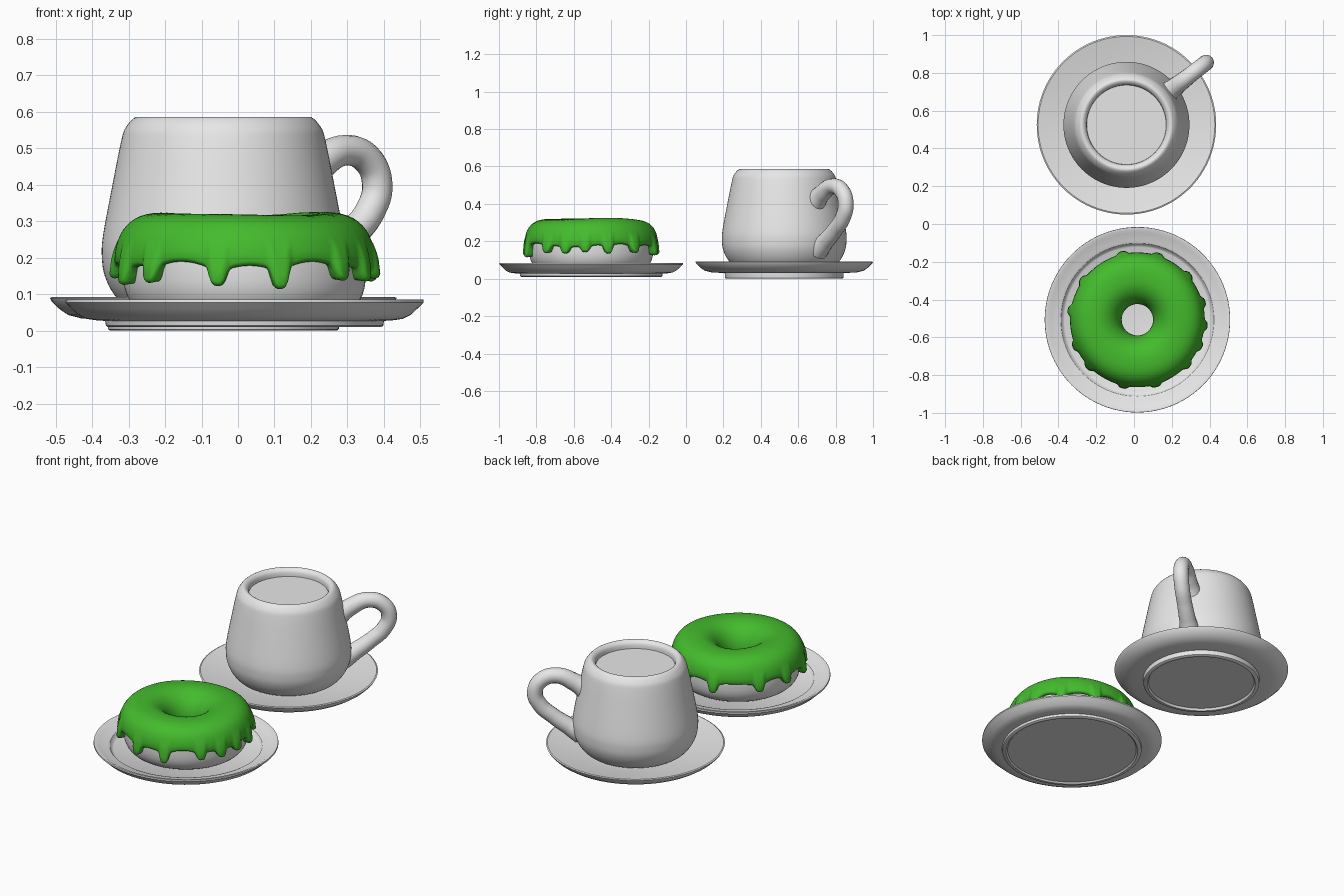
import bpy, bmesh
from math import sin, cos, pi, radians, asin, exp, copysign, atan2
from mathutils import Vector

cube = bpy.data.objects.get("Cube")
if cube:
    bpy.data.objects.remove(cube)


def material(name, colour):
    m = bpy.data.materials.new(name)
    m.use_nodes = True
    m.diffuse_color = (*colour, 1)
    m.node_tree.nodes["Principled BSDF"].inputs["Base Color"].default_value = (*colour, 1)
    return m


PALE = material("pale_grey", (0.8, 0.8, 0.8))
GREEN = material("green_icing", (0.058, 0.5, 0.026))


def finish(obj, mat, angle=35):
    obj.data.materials.append(mat)
    bpy.ops.object.select_all(action="DESELECT")
    obj.select_set(True)
    bpy.context.view_layer.objects.active = obj
    bpy.ops.object.shade_smooth_by_angle(angle=radians(angle))


def revolve(name, profile_at, centre, mat, segs=96, closed=False, angle=35):
    """Sweep a (radius, height) profile, which may vary with angle, around z."""
    bm = bmesh.new()
    rings = []
    for i in range(segs):
        a = 2 * pi * i / segs
        rings.append([bm.verts.new((r * cos(a), r * sin(a), z)) for r, z in profile_at(a)])
    n = len(rings[0])
    for i in range(segs):
        p, q = rings[i], rings[(i + 1) % segs]
        for j in range(n if closed else n - 1):
            k = (j + 1) % n
            bm.faces.new((p[j], q[j], q[k], p[k]))
    bmesh.ops.remove_doubles(bm, verts=bm.verts, dist=1e-5)
    bmesh.ops.recalc_face_normals(bm, faces=bm.faces)
    mesh = bpy.data.meshes.new(name)
    bm.to_mesh(mesh)
    bm.free()
    obj = bpy.data.objects.new(name, mesh)
    obj.location = (*centre, 0)
    bpy.context.collection.objects.link(obj)
    finish(obj, mat, angle)
    return obj


def rounded(points, steps=4):
    """Smooth curve through the profile points."""
    pts = [Vector(p) for p in points]
    pts = [pts[0]] + pts + [pts[-1]]
    out = []
    for a, b, c, d in zip(pts, pts[1:], pts[2:], pts[3:]):
        for s in range(steps):
            t = s / steps
            out.append(0.5 * (2 * b + (c - a) * t + (2 * a - 5 * b + 4 * c - d) * t ** 2
                              + (3 * b - a - 3 * c + d) * t ** 3))
    return out + [pts[-1]]


def spow(v, p):
    return copysign(abs(v) ** p, v)


CUP = (-0.04, 0.525)
DISH = (0.018, -0.507)

# Saucer under the cup
saucer = [(0, .05), (.22, .05), (.3, .06), (.44, .087), (.468, .093), (.475, .09), (.47, .08),
          (.45, .06), (.425, .043), (.39, .034), (.318, .03), (.316, .004), (.31, 0),
          (.295, 0), (.288, .012), (0, .012)]
revolve("saucer", lambda a: saucer, CUP, PALE)

# Dessert plate with raised rim
plate = [(0, .04), (.385, .04), (.395, .046), (.405, .062), (.42, .068), (.46, .074), (.478, .085),
         (.49, .085), (.491, .077), (.475, .062), (.455, .043), (.435, .033), (.41, .029),
         (.382, .027), (.38, .014), (.374, .01), (.36, .01), (.352, .018), (0, .018)]
revolve("dessert_plate", lambda a: plate, DISH, PALE)

# Cup body with rolled lip, and the drink inside it
cup = rounded([(0, .05), (.2, .05), (.26, .062), (.3, .1), (.325, .15), (.333, .2), (.33, .26),
               (.304, .4), (.28, .52), (.267, .558), (.241, .585), (.22, .577),
               (.211, .555), (.21, .5)])
revolve("cup_body", lambda a: cup, CUP, PALE, angle=60)
revolve("drink_surface", lambda a: [(0, .543), (.213, .543)], CUP, PALE)

# Cup handle: a tube flared where it meets the body
curve = bpy.data.curves.new("cup_handle", "CURVE")
curve.dimensions = "3D"
curve.bevel_depth = 0.042
curve.bevel_resolution = 6
curve.resolution_u = 8
path = [(.25, .4, 1.5), (.32, .45, 1.15), (.42, .494, 1), (.5, .47, 1), (.535, .4, 1),
        (.508, .325, 1), (.44, .26, 1), (.36, .2, 1.1), (.29, .155, 1.4)]
spline = curve.splines.new("BEZIER")
spline.bezier_points.add(len(path) - 1)
for point, (r, z, width) in zip(spline.bezier_points, path):
    point.co = (r, 0, z)
    point.radius = width
    point.handle_left_type = point.handle_right_type = "AUTO"
handle = bpy.data.objects.new("cup_handle", curve)
handle.location = (*CUP, 0)
handle.rotation_euler.z = radians(38)
bpy.context.collection.objects.link(handle)
bpy.ops.object.select_all(action="DESELECT")
handle.select_set(True)
bpy.context.view_layer.objects.active = handle
bpy.ops.object.convert(target="MESH")
finish(bpy.context.view_layer.objects.active, PALE, 60)

# Ring cake
MID, HEIGHT = 0.22, 0.17


def ring_point(t, half_w, half_h, power):
    return (MID + half_w * spow(cos(t), 2 / power), HEIGHT + half_h * spow(sin(t), 2 / power))


cake = [ring_point(2 * pi * i / 40, .113, .13, 2.6) for i in range(40)]
revolve("ring_cake", lambda a: cake, DISH, PALE, closed=True, angle=60)

# Icing with drips: angle in degrees and drip length
DRIPS = {355: .025, 15: .04, 41: .03, 72: .045, 103: .045, 144: .035, 172: .03, 203: .04,
         224: .042, 258: .045, 286: .055, 318: .035, 337: .03}
ROWS = 28


def icing_profile(a):
    edge, bulge = 0.198 + 0.005 * sin(5 * a), 0
    for centre, length in DRIPS.items():
        d = abs((a * 180 / pi - centre + 180) % 360 - 180)
        drip = exp(-(d / 4.2) ** 4)
        edge -= length * drip + 0.016 * exp(-(d / 9) ** 2)
        bulge += 0.016 * drip
    wave = 0.004 * sin(2 * a + 1) + 0.002 * sin(3 * a)
    end = asin(spow((edge - HEIGHT) / 0.15, 1.3))
    start = pi + 0.25
    pts = []
    for i in range(ROWS):
        t = start + (end - start) * i / (ROWS - 1)
        r, z = ring_point(t, .137, .15, 2.6 if t < pi / 2 else 2.1)
        near_end = max(0, 1 - (ROWS - 1 - i) / 4)
        top = max(0, sin(t)) ** 2
        pts.append((r + bulge * near_end, z + wave * top))
    # Rolled lower lip tucked against the cake
    r, z = pts[-1]
    return pts + [(r - .004, z - .008), (r - .013, z - .012), (r - .024 - bulge, z - .008),
                  (r - .045 - bulge, z + .005)]


revolve("icing", icing_profile, DISH, GREEN, segs=320, closed=True, angle=70)
